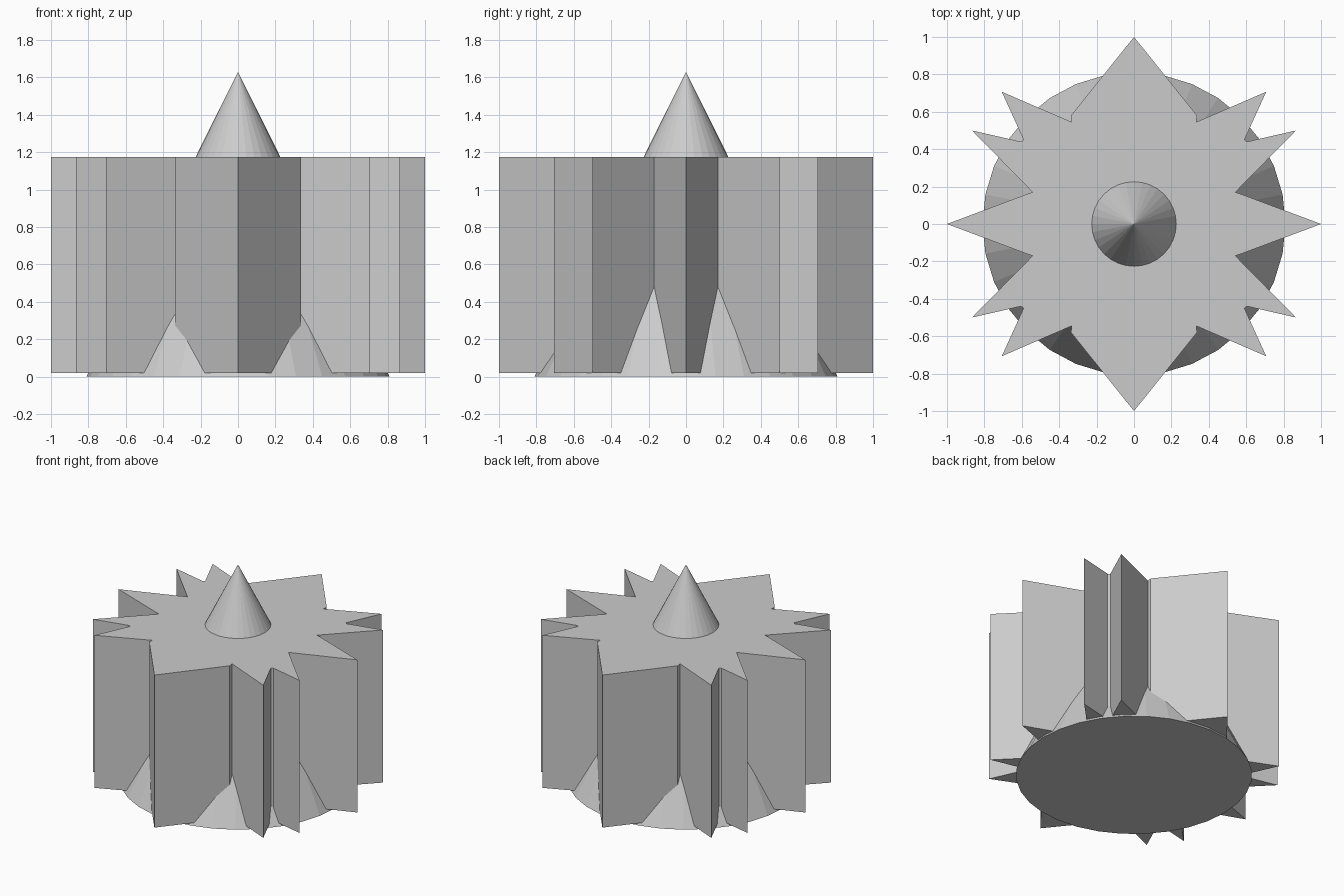
import bpy, bmesh

if "Cube" in bpy.data.objects:
    bpy.data.objects.remove(bpy.data.objects["Cube"])

# Tall central cone: wide foot below the star, tip rising through its top
bpy.ops.mesh.primitive_cone_add(vertices=32, radius1=0.81, radius2=0,
                                depth=1.63, location=(0, 0, 0.815))
bpy.context.object.name = "central_cone"

# Star outline: one quadrant, from the +x tip to the +y tip
quarter = [(1, 0), (0.572, 0.16), (0.542, 0.17), (0.866, 0.5), (0.605, 0.44),
           (0.59, 0.45), (0.707, 0.707), (0.333, 0.545), (0.337, 0.58), (0, 1)]
half = quarter + [(-x, y) for x, y in reversed(quarter[:-1])]
outline = half + [(x, -y) for x, y in reversed(half[1:-1])]

# Extruded twelve-pointed star body
bm = bmesh.new()
base = bm.faces.new([bm.verts.new((x, y, 0.02)) for x, y in outline])
ext = bmesh.ops.extrude_face_region(bm, geom=[base], use_keep_orig=True)
top = [v for v in ext["geom"] if isinstance(v, bmesh.types.BMVert)]
bmesh.ops.translate(bm, verts=top, vec=(0, 0, 1.155))
bmesh.ops.recalc_face_normals(bm, faces=bm.faces)
mesh = bpy.data.meshes.new("star_body")
bm.to_mesh(mesh)
bm.free()
star = bpy.data.objects.new("star_body", mesh)
bpy.context.collection.objects.link(star)
